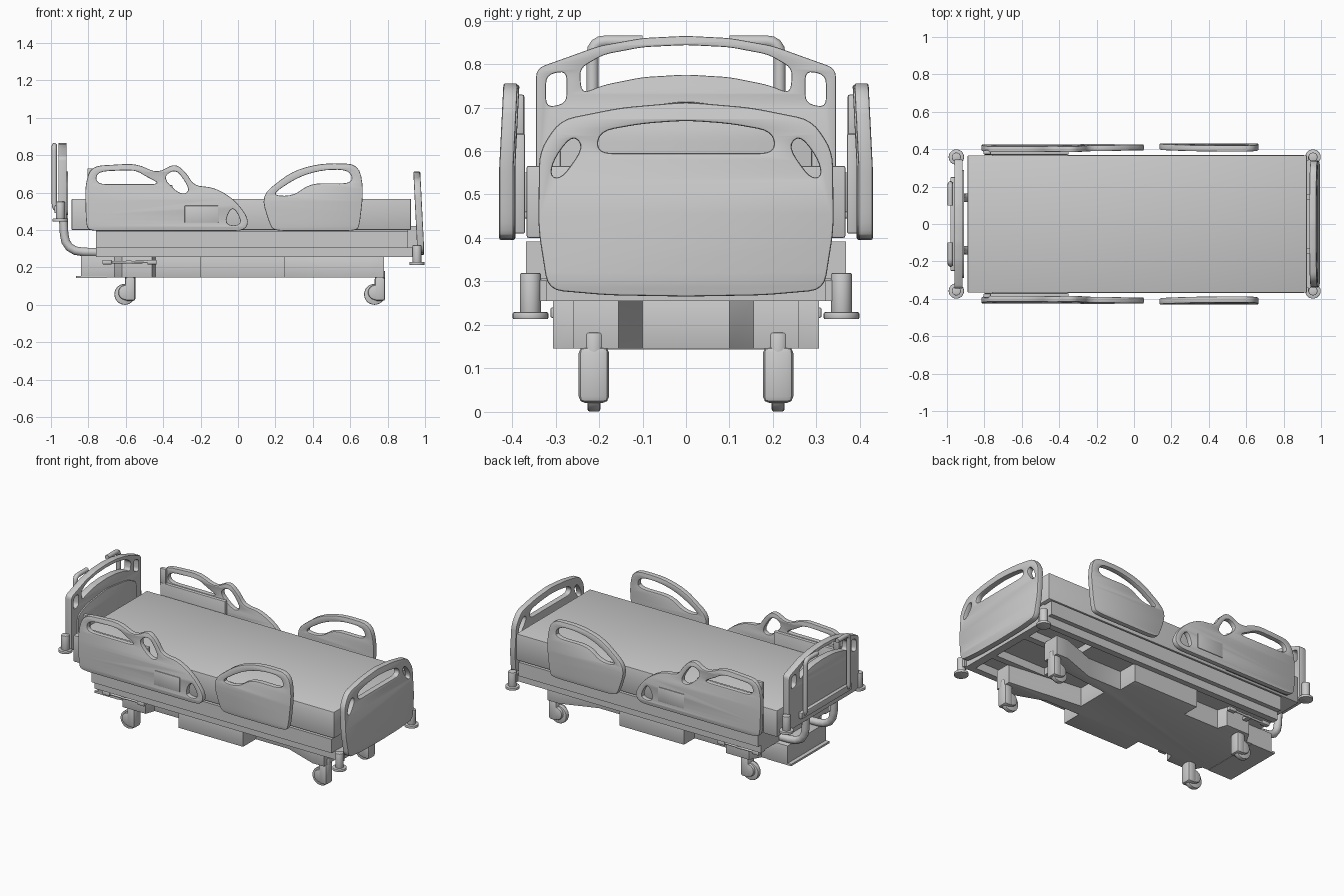
import bpy, bmesh
from mathutils import Vector

if "Cube" in bpy.data.objects:
    bpy.data.objects.remove(bpy.data.objects["Cube"], do_unlink=True)

grey = bpy.data.materials.new("light_grey")
grey.use_nodes = True
GREY = (0.6, 0.6, 0.6, 1)
grey.diffuse_color = GREY
grey.node_tree.nodes["Principled BSDF"].inputs["Base Color"].default_value = GREY


def finish(name, bm):
    """Turn a bmesh into a named, shaded object."""
    bmesh.ops.recalc_face_normals(bm, faces=bm.faces)
    me = bpy.data.meshes.new(name)
    bm.to_mesh(me)
    bm.free()
    me.materials.clear()
    me.materials.append(grey)
    ob = bpy.data.objects.new(name, me)
    bpy.context.collection.objects.link(ob)
    bpy.ops.object.select_all(action="DESELECT")
    ob.select_set(True)
    bpy.context.view_layer.objects.active = ob
    bpy.ops.object.shade_smooth_by_angle(angle=0.6)
    return ob


def box(name, x, y, z, bevel=0.0):
    bm = bmesh.new()
    bmesh.ops.create_cube(bm, size=1)
    for v in bm.verts:
        v.co = [(lo + hi) / 2 + c * (hi - lo) for c, (lo, hi) in zip(v.co, (x, y, z))]
    if bevel:
        bmesh.ops.bevel(bm, geom=bm.edges[:], offset=bevel, segments=2,
                        profile=0.5, affect="EDGES")
    return finish(name, bm)


def rounded(points, radius):
    """Round every corner of a closed polygon."""
    pts = [Vector(p) for p in points]
    out = []
    for i, p in enumerate(pts):
        a, b = pts[i - 1] - p, pts[(i + 1) % len(pts)] - p
        s = p + a.normalized() * min(radius, a.length * 0.48)
        e = p + b.normalized() * min(radius, b.length * 0.48)
        for t in (0, 0.25, 0.5, 0.75, 1):
            out.append(s * (1 - t) ** 2 + p * 2 * t * (1 - t) + e * t * t)
    return out


def curve_mesh(cu):
    """Evaluate a curve into a bmesh."""
    tmp = bpy.data.objects.new("outline", cu)
    bpy.context.collection.objects.link(tmp)
    dg = bpy.context.evaluated_depsgraph_get()
    bm = bmesh.new()
    bm.from_mesh(bpy.data.meshes.new_from_object(tmp.evaluated_get(dg)))
    bpy.data.objects.remove(tmp, do_unlink=True)
    return bm


def plate(name, loops, lo, hi, axis, radius=0.03, bevel=0.005, crease=None, lean=0.0):
    """Extruded outline (first loop) with holes (other loops)."""
    cu = bpy.data.curves.new(name, "CURVE")
    cu.dimensions, cu.fill_mode = "2D", "BOTH"
    cu.extrude = abs(hi - lo) / 2 - bevel
    cu.bevel_depth, cu.offset, cu.bevel_resolution = bevel, -bevel, 1
    for loop in loops:
        pts = rounded(loop, radius) if radius else [Vector(p) for p in loop]
        sp = cu.splines.new("POLY")
        sp.points.add(len(pts) - 1)
        for q, p in zip(sp.points, pts):
            q.co = (p.x, p.y, 0, 1)
        sp.use_cyclic_u = True
    bm = curve_mesh(cu)
    bmesh.ops.remove_doubles(bm, verts=bm.verts, dist=0.0002)
    mid = (lo + hi) / 2
    for v in bm.verts:
        a, b, c = v.co
        v.co = {"x": (mid + c, a, b), "y": (a, mid + c, b), "z": (a, b, mid + c)}[axis]
    if crease:
        bmesh.ops.bisect_plane(bm, geom=bm.verts[:] + bm.edges[:] + bm.faces[:],
                               plane_co=(0, 0, crease), plane_no=(0, 0, 1))
        for v in bm.verts:
            v.co["xyz".index(axis)] -= lean * max(0, v.co.z - crease)
    return finish(name, bm)


def cylinder(name, centre, radius, depth, axis="z", bevel=0.0):
    bm = bmesh.new()
    bmesh.ops.create_cone(bm, cap_ends=True, segments=28, radius1=radius,
                          radius2=radius, depth=depth)
    if bevel:
        rims = [e for e in bm.edges if abs(e.verts[0].co.z - e.verts[1].co.z) < 1e-5]
        bmesh.ops.bevel(bm, geom=rims, offset=bevel, segments=2, profile=0.5,
                        affect="EDGES")
    for v in bm.verts:
        a, b, c = v.co
        v.co = Vector(centre) + Vector((a, c, b) if axis == "y" else (a, b, c))
    return finish(name, bm)


def tube(name, path, radius, corner=0.03):
    """Round tube along an open path with softened corners."""
    pts = [Vector(p) for p in path]
    line = [pts[0]] + rounded(pts, corner)[5:-5] + [pts[-1]]
    cu = bpy.data.curves.new(name, "CURVE")
    cu.dimensions, cu.bevel_depth, cu.use_fill_caps = "3D", radius, True
    sp = cu.splines.new("POLY")
    sp.points.add(len(line) - 1)
    for q, p in zip(sp.points, line):
        q.co = (*p, 1)
    return finish(name, curve_mesh(cu))


def both(half):
    """Complete a symmetric outline from its positive half."""
    return half + [(-a, b) for a, b in reversed(half) if a]


# Mattress, deck and lower frame
box("mattress", (-0.89, 0.925), (-0.367, 0.367), (0.4, 0.566), 0.005)
box("deck", (-0.76, 0.908), (-0.368, 0.368), (0.305, 0.392))
box("deck_skirt", (-0.76, 0.908), (-0.3, 0.3), (0.39, 0.402))
box("underside_plate", (-0.76, 0.55), (-0.32, 0.32), (0.262, 0.306))
box("foot_crossbar", (0.9, 0.95), (-0.34, 0.34), (0.255, 0.303))

# Base chassis with a wide middle and caster arms
chassis = [(0.3, 0.1), (0.78, 0.155), (0.78, 0.26), (0.7, 0.26), (0.48, 0.18),
           (0.25, 0.18), (0.25, 0.306), (-0.2, 0.306), (-0.2, 0.2), (-0.44, 0.2),
           (-0.46, 0.26), (-0.62, 0.26), (-0.66, 0.19), (-0.84, 0.19)]
plate("chassis", [chassis + [(x, -y) for x, y in reversed(chassis)]],
      0.145, 0.264, "z", 0, 0.0005)
box("chassis_lip", (-0.865, -0.7), (-0.19, 0.19), (0.143, 0.155))

# Side rail outlines
head_rail = [(-0.79, 0.395), (-0.812, 0.42), (-0.818, 0.64), (-0.785, 0.742),
             (-0.54, 0.756), (-0.43, 0.7), (-0.34, 0.76), (-0.275, 0.705),
             (-0.235, 0.635), (-0.13, 0.63), (-0.02, 0.565), (0.06, 0.46),
             (0.04, 0.395)]
head_slot = [(-0.76, 0.645), (-0.755, 0.712), (-0.55, 0.722), (-0.49, 0.685),
             (-0.41, 0.645)]
middle_slot = [(-0.405, 0.68), (-0.335, 0.727), (-0.285, 0.665), (-0.258, 0.605),
               (-0.31, 0.588)]
small_slot = [(-0.078, 0.425), (-0.03, 0.54), (0.03, 0.425)]
foot_rail = [(0.2, 0.395), (0.172, 0.42), (0.122, 0.585), (0.29, 0.715), (0.44, 0.756),
             (0.645, 0.755), (0.672, 0.62), (0.65, 0.42), (0.63, 0.395)]
foot_slot = [(0.195, 0.583), (0.21, 0.612), (0.335, 0.69), (0.47, 0.724),
             (0.6, 0.72), (0.615, 0.648), (0.385, 0.65), (0.3, 0.583)]

for s, side in ((-1, "front"), (1, "back")):
    def yr(lo, hi):
        return tuple(sorted((s * lo, s * hi)))

    # Rails with their mounts
    plate(side + "_head_rail", [head_rail, head_slot, middle_slot, small_slot],
          s * 0.393, s * 0.425, "y", 0.06, 0.005, 0.56, s * 0.05)
    plate(side + "_foot_rail", [foot_rail, foot_slot], s * 0.397, s * 0.43,
          "y", 0.07, 0.005, 0.56, s * 0.05)
    box(side + "_rail_control", (-0.285, -0.105), yr(0.42, 0.429), (0.44, 0.53), 0.002)
    box(side + "_head_rail_mount", (-0.8, -0.35), yr(0.37, 0.396), (0.41, 0.64), 0.005)
    box(side + "_head_rail_post", (-0.805, -0.765), yr(0.372, 0.395), (0.62, 0.73), 0.005)

    # Frame rails and curved head arms
    box(side + "_frame_rail", (-0.76, 0.95), yr(0.3, 0.34), (0.255, 0.306))
    box(side + "_inner_rail", (-0.76, 0.94), yr(0.12, 0.16), (0.256, 0.306))
    box(side + "_foot_bracket", (0.9, 0.96), yr(0.13, 0.16), (0.3, 0.42))
    tube(side + "_head_arm", [(-0.72, s * 0.14, 0.28), (-0.925, s * 0.14, 0.285),
                              (-0.935, s * 0.14, 0.48)], 0.023, 0.15)

    # Corner bumpers
    for end, x, z in (("foot", 0.957, 0.213), ("head", -0.95, 0.445)):
        y = s * 0.358
        cylinder(f"{side}_{end}_bumper_disc", (x, y, z + 0.008), 0.041, 0.016, "z", 0.003)
        cylinder(f"{side}_{end}_bumper_post", (x, y, z + 0.053), 0.024, 0.106, "z", 0.003)
    box(side + "_foot_bumper_arm", (0.93, 0.965), yr(0.32, 0.36), (0.255, 0.303))

    # Casters
    for end, x in (("foot", 0.73), ("head", -0.605)):
        y = s * 0.212
        cylinder(f"{side}_{end}_caster_wheel", (x, y, 0.056), 0.056, 0.03, "y", 0.006)
        cylinder(f"{side}_{end}_caster_hub", (x + 0.005, y, 0.066), 0.04, 0.064, "y", 0.008)
        box(f"{side}_{end}_caster_fender", (x, x + 0.057), (y - 0.035, y + 0.035),
            (0.02, 0.15), 0.015)
        cylinder(f"{side}_{end}_caster_stem", (x + 0.029, y, 0.14), 0.027, 0.084, "z", 0.004)

    # Brake pedal
    tube(side + "_brake_bar", [(-0.69, s * 0.3, 0.228), (-0.58, s * 0.3, 0.228),
                               (-0.46, s * 0.3, 0.23)], 0.007)
    for x in (-0.7, -0.46):
        box(side + "_brake_pedal", (x - 0.025, x + 0.025), yr(0.285, 0.312),
            (0.216, 0.24), 0.004)
    box(side + "_brake_axle", (-0.6, -0.57), yr(0.2, 0.305), (0.22, 0.236))

    # Push handle
    tube(side + "_push_handle", [(-0.982, s * 0.1, 0.852), (-0.982, s * 0.215, 0.852),
                                 (-0.982, s * 0.215, 0.51), (-0.935, s * 0.215, 0.51)],
         0.014)

box("push_handle_bar", (-0.982, -0.955), (-0.25, 0.25), (0.49, 0.53), 0.005)

# Footboard with a grip slot and two corner holes
foot_outline = both([(0, 0.265), (0.18, 0.268), (0.318, 0.28), (0.34, 0.42),
                     (0.338, 0.6), (0.29, 0.672), (0.15, 0.7), (0, 0.713)])
foot_grip = both([(0, 0.595), (0.205, 0.595), (0.2, 0.645), (0.1, 0.663), (0, 0.67)])
corner_hole = [(0.235, 0.61), (0.285, 0.538), (0.312, 0.54), (0.305, 0.58), (0.262, 0.638)]
plate("footboard", [foot_outline, foot_grip, corner_hole,
                    [(-a, b) for a, b in corner_hole]],
      0.957, 0.994, "x", 0.035, 0.005, 0.32, 0.05)

# Headboard with an arched slot, side holes and a raised panel
head_outline = both([(0, 0.45), (0.345, 0.45), (0.345, 0.79), (0.2, 0.842),
                     (0.1, 0.86), (0, 0.865)])
head_grip = both([(0, 0.776), (0.1, 0.77), (0.19, 0.752), (0.24, 0.732),
                  (0.245, 0.79), (0.19, 0.822), (0.1, 0.839), (0, 0.844)])
side_hole = [(0.275, 0.71), (0.322, 0.7), (0.322, 0.775), (0.275, 0.785)]
plate("headboard", [head_outline, head_grip, side_hole,
                    [(-a, b) for a, b in side_hole]], -0.96, -0.916, "x", 0.02, 0.003)
panel = both([(0, 0.48), (0.29, 0.48), (0.29, 0.65), (0.2, 0.69), (0, 0.715)])
plate("headboard_panel", [panel], -0.922, -0.908, "x", 0.03, 0.003)
